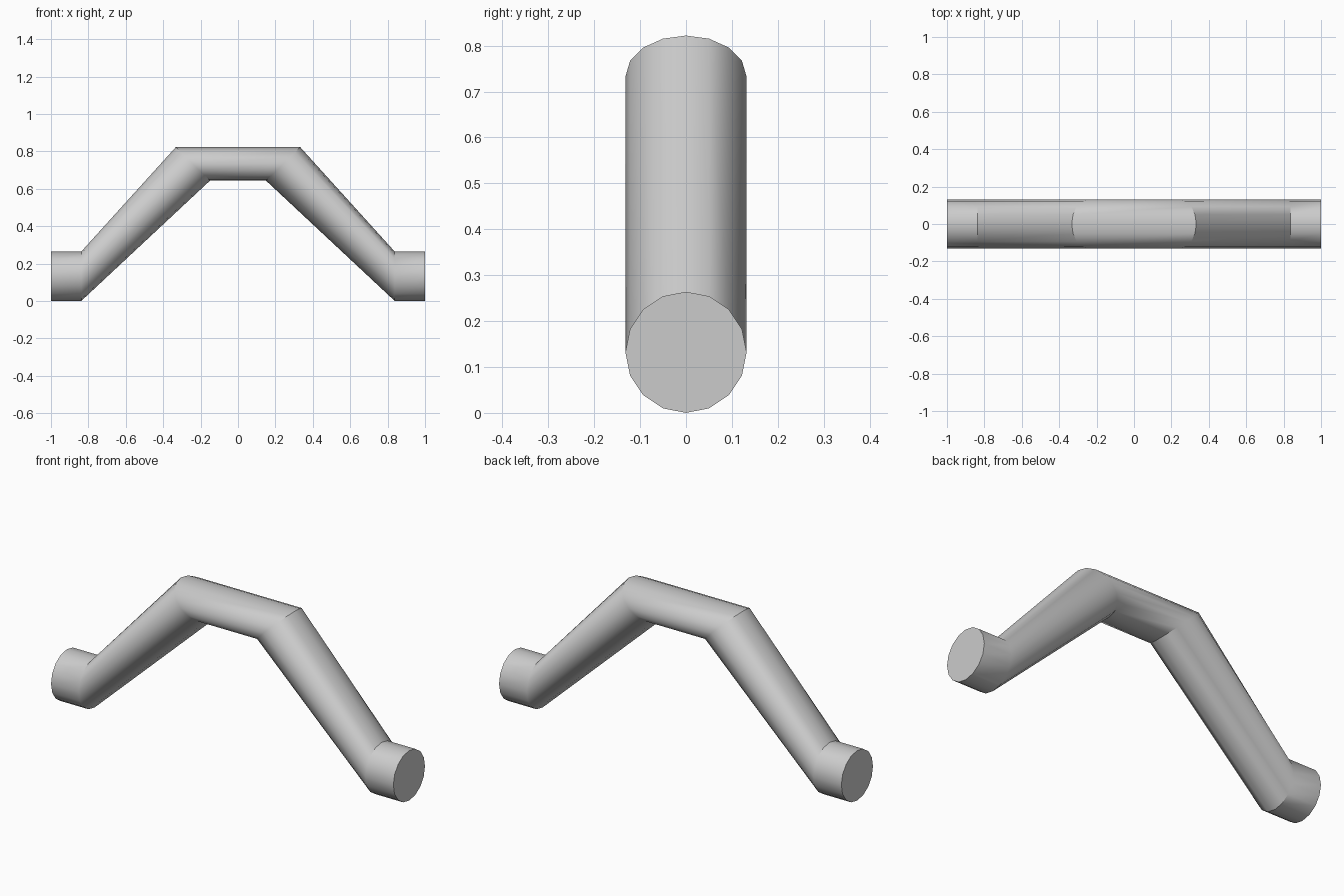
import bpy, bmesh, math

if "Cube" in bpy.data.objects:
    bpy.data.objects.remove(bpy.data.objects["Cube"])

SIDES = 16
R = 0.132

grey = bpy.data.materials.new("light grey")
grey.diffuse_color = (0.6, 0.6, 0.6, 1)
grey.use_nodes = True
grey.node_tree.nodes["Principled BSDF"].inputs["Base Color"].default_value = grey.diffuse_color

# Cross-sections along the left half: (bottom x, bottom z), (top x, top z)
half = [((-1.0, 0.0), (-1.0, 0.264)),
        ((-0.838, 0.0), (-0.838, 0.264)),
        ((-0.15, 0.643), (-0.333, 0.822))]
sections = half + [((-b[0], b[1]), (-t[0], t[1])) for b, t in reversed(half)]

# Bent handle: 16-sided rings joined end to end and capped
bm = bmesh.new()
rings = []
for (bx, bz), (tx, tz) in sections:
    ring = []
    for i in range(SIDES):
        a = 2 * math.pi * i / SIDES
        t = (1 + math.cos(a)) / 2
        ring.append(bm.verts.new((bx + (tx - bx) * t, R * math.sin(a), bz + (tz - bz) * t)))
    rings.append(ring)
for r0, r1 in zip(rings, rings[1:]):
    for i in range(SIDES):
        j = (i + 1) % SIDES
        bm.faces.new((r0[i], r0[j], r1[j], r1[i]))
bm.faces.new(rings[0])
bm.faces.new(rings[-1])
bmesh.ops.recalc_face_normals(bm, faces=bm.faces)

mesh = bpy.data.meshes.new("bent_handle")
bm.to_mesh(mesh)
bm.free()
mesh.materials.append(grey)
handle = bpy.data.objects.new("bent_handle", mesh)
bpy.context.collection.objects.link(handle)

# Smooth tube with crisp bends and end caps
bpy.context.view_layer.objects.active = handle
handle.select_set(True)
bpy.ops.object.shade_smooth_by_angle(angle=math.radians(32))
